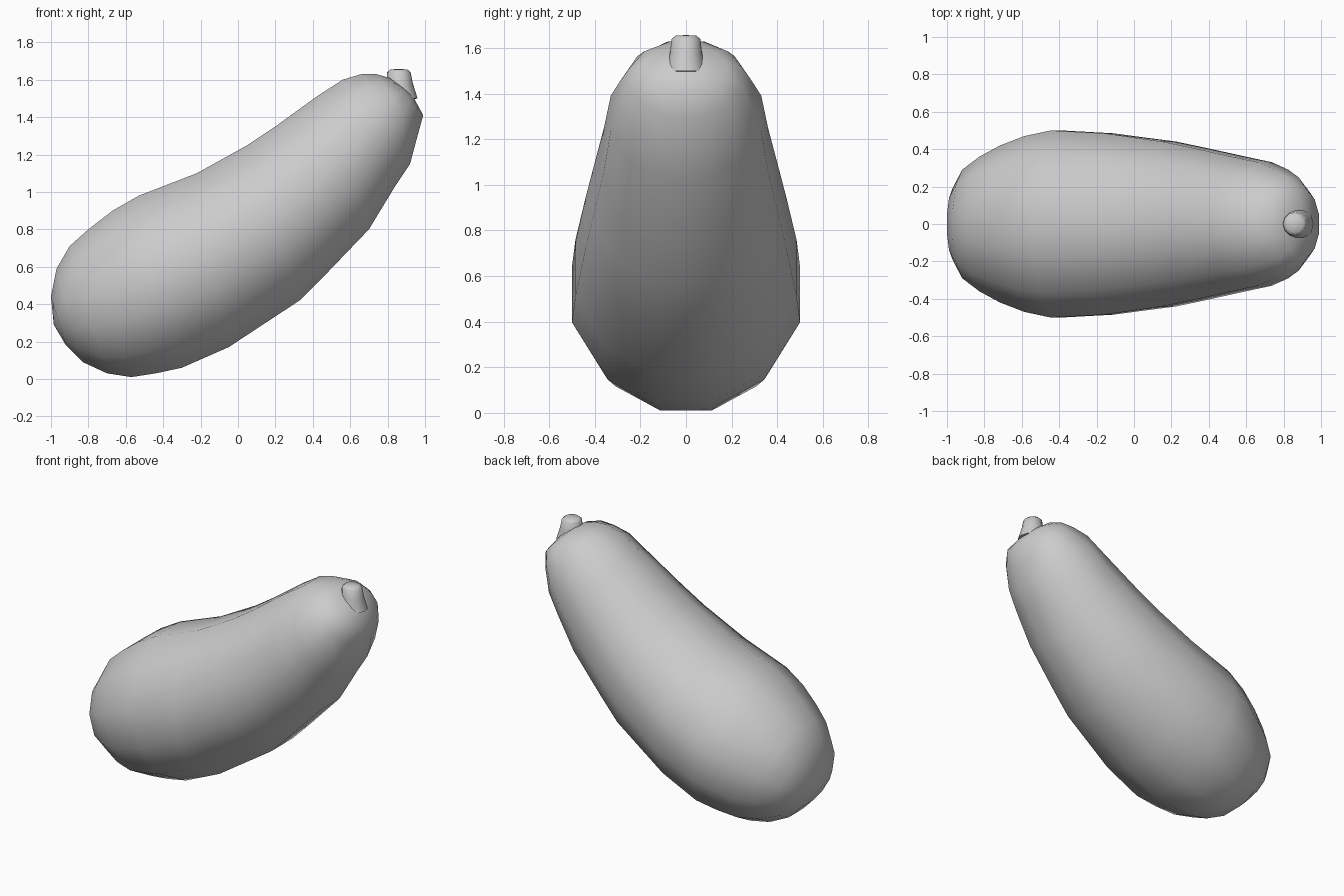
import bpy, bmesh, math
from mathutils import Vector

if "Cube" in bpy.data.objects:
    bpy.data.objects.remove(bpy.data.objects["Cube"])

SIDES = 12
FIT = 1 / math.cos(math.pi / SIDES)   # flats touch the width


def loft(name, rings, start, end):
    """Skin vertex rings and close both ends with a tip point."""
    bm = bmesh.new()
    loops = [[bm.verts.new(p) for p in r] for r in rings]
    for a, b in zip(loops, loops[1:]):
        for i in range(SIDES):
            j = (i + 1) % SIDES
            bm.faces.new((a[i], a[j], b[j], b[i]))
    for loop, tip in ((loops[0], start), (loops[-1], end)):
        t = bm.verts.new(tip)
        for i in range(SIDES):
            bm.faces.new((loop[i], loop[(i + 1) % SIDES], t))
    bmesh.ops.recalc_face_normals(bm, faces=bm.faces)
    me = bpy.data.meshes.new(name)
    bm.to_mesh(me)
    bm.free()
    ob = bpy.data.objects.new(name, me)
    bpy.context.collection.objects.link(ob)
    return ob


def section(ux, uz, lx, lz, w):
    """Elliptical ring between an upper and a lower outline point."""
    up, low = Vector((ux, 0, uz)), Vector((lx, 0, lz))
    mid, half = (up + low) / 2, (up - low) / 2
    pts = []
    for i in range(SIDES):
        a = (i + 0.5) * 2 * math.pi / SIDES
        pts.append(mid + half * math.cos(a) * FIT + Vector((0, w * FIT * math.sin(a), 0)))
    return pts


# Fruit body: upper outline x, z, lower outline x, z, half width
stations = [
    (-1.00, 0.44, -0.92, 0.18, 0.19),
    (-0.97, 0.59, -0.83, 0.09, 0.29),
    (-0.90, 0.71, -0.70, 0.03, 0.36),
    (-0.80, 0.80, -0.57, 0.01, 0.42),
    (-0.67, 0.90, -0.44, 0.03, 0.47),
    (-0.53, 0.98, -0.30, 0.06, 0.50),
    (-0.22, 1.10, -0.05, 0.17, 0.485),
    (0.05, 1.25, 0.33, 0.42, 0.44),
    (0.20, 1.35, 0.47, 0.56, 0.41),
    (0.42, 1.51, 0.70, 0.80, 0.36),
    (0.56, 1.60, 0.84, 1.03, 0.33),
    (0.66, 1.63, 0.92, 1.15, 0.29),
    (0.74, 1.63, 0.96, 1.30, 0.25),
    (0.81, 1.61, 0.99, 1.41, 0.18),
]
body = loft("fruit_body", [section(*s) for s in stations],
            (-0.985, 0, 0.29), (0.92, 0, 1.54))
for p in body.data.polygons:
    p.use_smooth = True

# Stem: short flared stub on the narrow end
stem_rings = []
for cx, z, r in ((0.87, 1.50, 0.09), (0.865, 1.58, 0.07), (0.86, 1.64, 0.063), (0.86, 1.655, 0.045)):
    stem_rings.append([(cx + r * math.cos(i * 2 * math.pi / SIDES),
                        r * math.sin(i * 2 * math.pi / SIDES), z) for i in range(SIDES)])
stem = loft("stem", stem_rings, (0.87, 0, 1.48), (0.86, 0, 1.657))
bpy.context.view_layer.objects.active = stem
stem.select_set(True)
bpy.ops.object.shade_smooth_by_angle(angle=math.radians(50))
